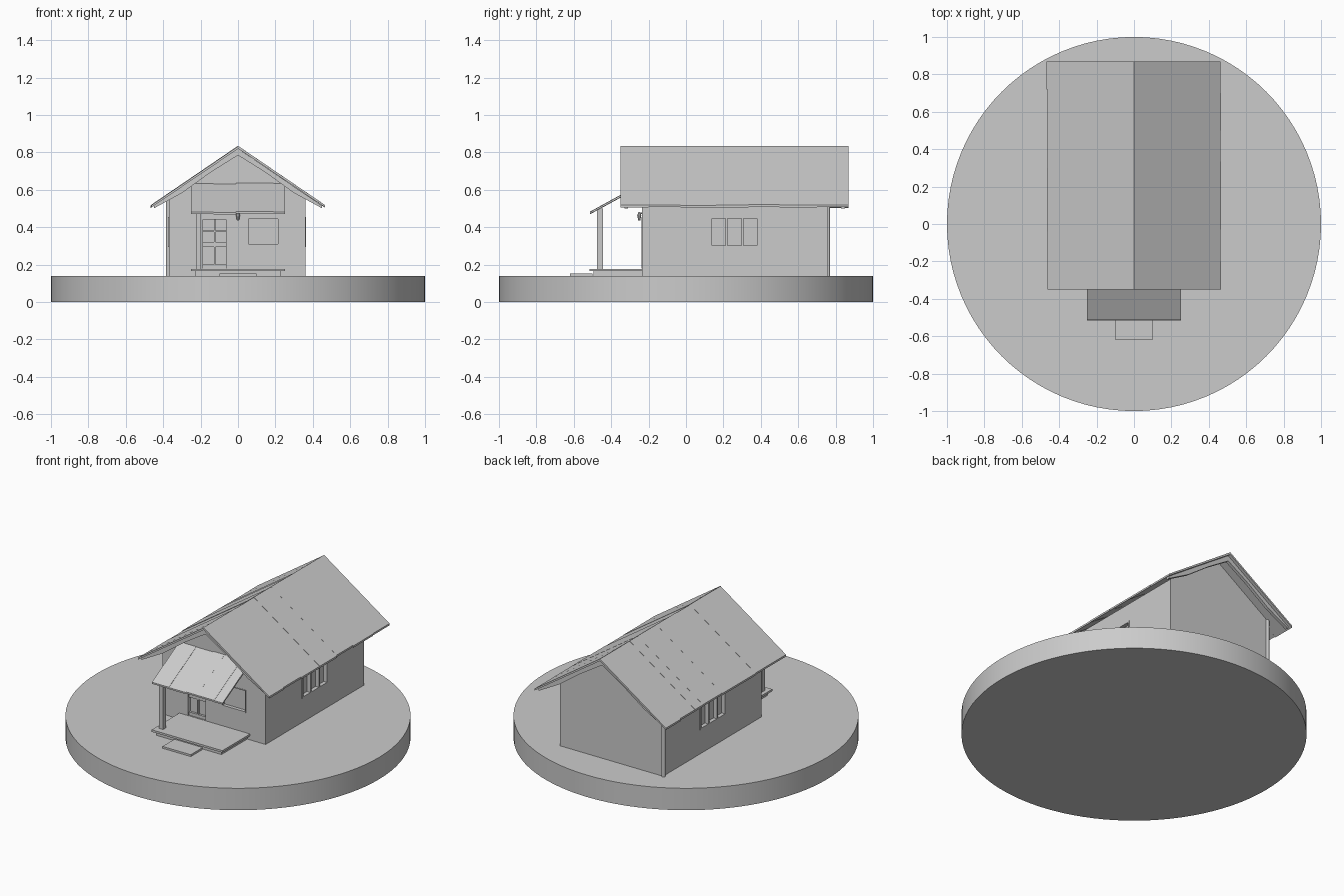
import bpy, bmesh, random
from math import atan2, hypot
from mathutils import Vector

if "Cube" in bpy.data.objects:
    bpy.data.objects.remove(bpy.data.objects["Cube"])

random.seed(4)
FLOOR = 0.14


def mesh_object(name, bm):
    bmesh.ops.recalc_face_normals(bm, faces=bm.faces)
    me = bpy.data.meshes.new(name)
    bm.to_mesh(me)
    bm.free()
    ob = bpy.data.objects.new(name, me)
    bpy.context.collection.objects.link(ob)
    return ob


def add_prism(bm, profile, y0, y1):
    """Extrude an xz profile from y0 to y1."""
    f = bm.faces.new([bm.verts.new((x, y0, z)) for x, z in profile])
    g = bmesh.ops.extrude_face_region(bm, geom=[f])
    vs = [v for v in g["geom"] if isinstance(v, bmesh.types.BMVert)]
    bmesh.ops.translate(bm, verts=vs, vec=(0, y1 - y0, 0))


def add_box(bm, x0, x1, y0, y1, z0, z1):
    add_prism(bm, [(x0, z0), (x1, z0), (x1, z1), (x0, z1)], y0, y1)


def boxes(name, *dims):
    bm = bmesh.new()
    for d in dims:
        add_box(bm, *d)
    return mesh_object(name, bm)


def rod(name, a, b, r, sides=12, r2=None):
    a, b = Vector(a), Vector(b)
    bm = bmesh.new()
    bmesh.ops.create_cone(bm, cap_ends=True, segments=sides, radius1=r,
                          radius2=r if r2 is None else r2, depth=(b - a).length)
    ob = mesh_object(name, bm)
    ob.location = (a + b) / 2
    ob.rotation_euler = (b - a).to_track_quat('Z', 'Y').to_euler()
    return ob


# round base
base = rod("base", (0, 0, 0), (0, 0, FLOOR), 1.0, 96)
bpy.context.view_layer.objects.active = base
base.select_set(True)
bpy.ops.object.shade_smooth_by_angle()

# gabled walls
X0, X1, Y0, Y1 = -0.37, 0.36, -0.235, 0.76
RIDGE, SLOPE = 0.835, 0.68
bm = bmesh.new()
under = lambda x: RIDGE - 0.02 - SLOPE * abs(x)
add_prism(bm, [(X0, FLOOR), (X1, FLOOR), (X1, under(X1)), (0, under(0)), (X0, under(X0))], Y0, Y1)
walls = mesh_object("walls", bm)

# recessed openings: door, front window, two side windows
D = 0.02
cut = boxes("opening_cutter",
            (-0.20, -0.05, Y0 - 0.1, Y0 + D, 0.18, 0.455),
            (0.05, 0.22, Y0 - 0.1, Y0 + D, 0.305, 0.45),
            (X1 - D, X1 + 0.1, 0.13, 0.39, 0.295, 0.455),
            (X0 - 0.1, X0 + D, 0.13, 0.39, 0.295, 0.455))
cut.hide_render = True
cut.hide_set(True)
mod = walls.modifiers.new("openings", 'BOOLEAN')
mod.object = cut
mod.solver = 'EXACT'

# door frame with glazing bars
f = 0.014
ya, yb = Y0 - 0.004, Y0 + D
boxes("door_frame",
      (-0.20, -0.20 + f, ya, yb, 0.18, 0.455), (-0.05 - f, -0.05, ya, yb, 0.18, 0.455),
      (-0.186, -0.064, ya, yb, 0.441, 0.455), (-0.186, -0.064, ya + 0.01, yb, 0.18, 0.20),
      (-0.186, -0.064, ya + 0.01, yb, 0.295, 0.32), (-0.129, -0.121, ya + 0.01, yb, 0.20, 0.441),
      (-0.186, -0.064, ya + 0.01, yb, 0.376, 0.382))

# front window sill and frame
boxes("front_window_frame",
      (0.05, 0.22, Y0 - 0.002, yb, 0.305, 0.311), (0.05, 0.22, Y0 - 0.002, yb, 0.444, 0.45),
      (0.05, 0.056, Y0 - 0.002, yb, 0.311, 0.444), (0.214, 0.22, Y0 - 0.002, yb, 0.311, 0.444))

# side windows with mullions
for side, xa, xb in (("right", X1 - D, X1 + 0.004), ("left", X0 - 0.004, X0 + D)):
    dims = [(xa, xb, 0.13, 0.39, 0.295, 0.303), (xa, xb, 0.13, 0.39, 0.447, 0.455)]
    for y in (0.13, 0.212, 0.298, 0.38):
        dims.append((xa, xb, y, y + 0.01, 0.303, 0.447))
    boxes(side + "_window_frame", *dims)

# main roof: strips of slightly uneven sheets on both slopes
for side, s, seams in (("left", -1, (-0.35, -0.27, -0.04, 0.1, 0.3, 0.49, 0.57, 0.72, 0.87)),
                       ("right", 1, (-0.35, -0.2, -0.03, 0.16, 0.335, 0.5, 0.7, 0.87))):
    bm = bmesh.new()
    for a, b in zip(seams, seams[1:]):
        j = random.uniform(-0.003, 0.001)
        e = 0.465 + random.uniform(-0.003, 0.002)
        z = RIDGE - SLOPE * e + j
        add_prism(bm, [(0, RIDGE + j), (s * e, z), (s * e, z - 0.012), (0, RIDGE + j - 0.014)], a, b)
    mesh_object("roof_" + side, bm)

# barge rafters under both gable ends
bm = bmesh.new()
for y in (-0.33, 0.83):
    for s in (-1, 1):
        pts = [(0, under(0) + 0.006), (s * 0.45, under(0.45) + 0.006),
               (s * 0.45, under(0.45) - 0.008), (s * 0.30, under(0.30) - 0.028),
               (s * 0.15, under(0.15) - 0.022), (s * 0.07, under(0.07) - 0.026), (0, under(0) - 0.03)]
        add_prism(bm, pts, y, y + 0.02)
mesh_object("barge_rafters", bm)

# porch roof: sheets sloping forward
bm = bmesh.new()
seams = (-0.25, -0.13, -0.01, 0.07, 0.19, 0.25)
for a, b in zip(seams, seams[1:]):
    j = random.uniform(-0.003, 0.002)
    f0 = bm.faces.new([bm.verts.new((a, y, z + j)) for y, z in
                       ((-0.513, 0.482), (-0.235, 0.635), (-0.235, 0.623), (-0.513, 0.472))])
    g = bmesh.ops.extrude_face_region(bm, geom=[f0])
    bmesh.ops.translate(bm, vec=(b - a, 0, 0),
                        verts=[v for v in g["geom"] if isinstance(v, bmesh.types.BMVert)])
mesh_object("porch_roof", bm)

# porch deck, step and post
boxes("deck_base", (-0.23, 0.23, -0.495, Y0, FLOOR, 0.165))
boxes("deck", (-0.25, 0.25, -0.515, Y0, 0.165, 0.178))
boxes("step", (-0.10, 0.10, -0.62, -0.50, FLOOR, 0.152))
boxes("porch_post", (-0.225, -0.198, -0.475, -0.445, 0.175, 0.50))

# drain pipe at the back left corner
rod("drain_pipe", (X0 - 0.002, Y1 - 0.002, FLOOR), (X0 - 0.002, Y1 - 0.002, 0.565), 0.012)

# lantern beside the door
rod("lantern_arm", (0, Y0, 0.475), (0, Y0 - 0.02, 0.475), 0.004, 8)
rod("lantern_cap", (0, Y0 - 0.015, 0.462), (0, Y0 - 0.015, 0.482), 0.012, 8, 0.004)
rod("lantern_body", (0, Y0 - 0.015, 0.437), (0, Y0 - 0.015, 0.462), 0.006, 8, 0.01)
